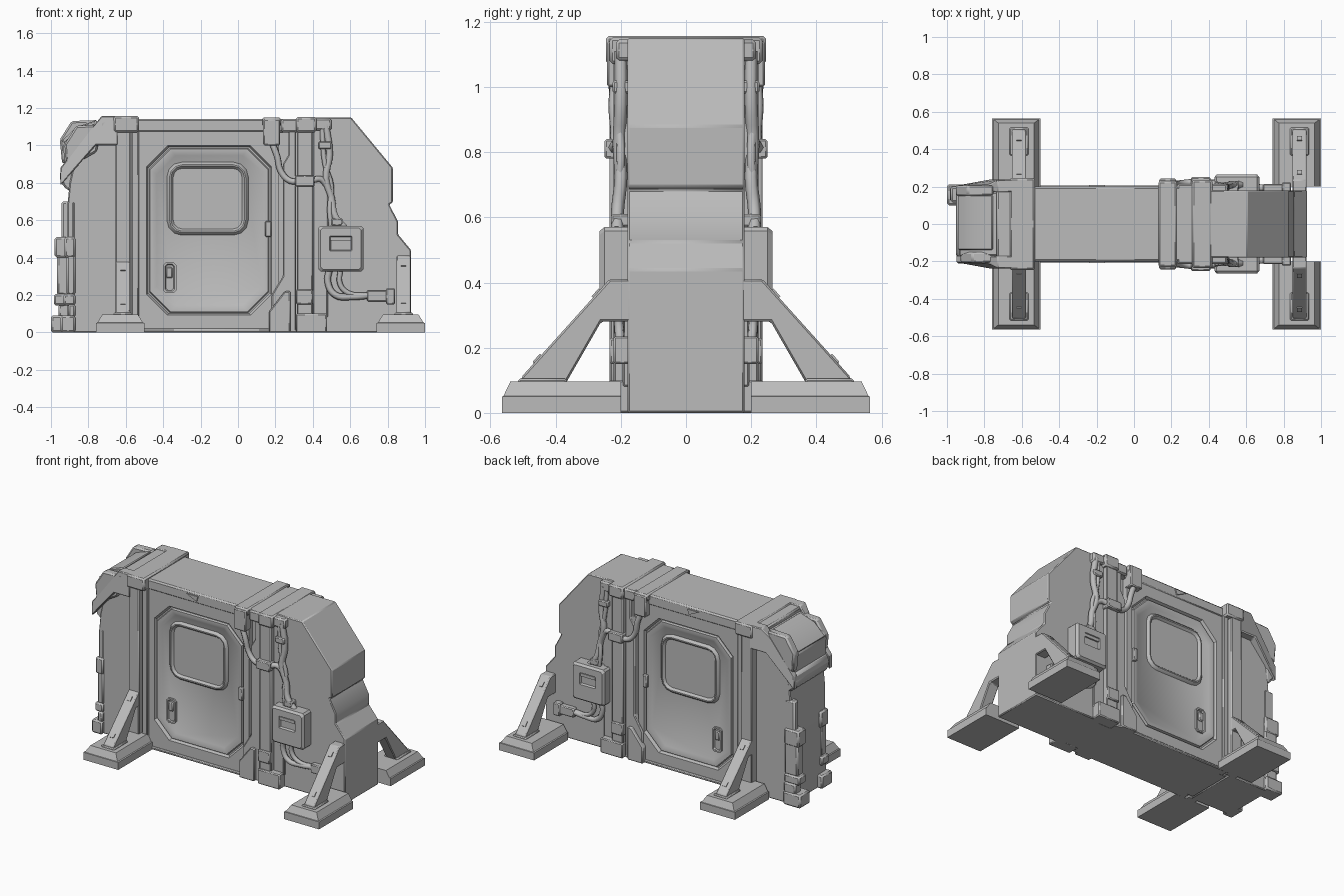
import bpy, bmesh, math

cube = bpy.data.objects.get("Cube")
if cube:
    bpy.data.objects.remove(cube, do_unlink=True)

grey = bpy.data.materials.new("plain grey")
grey.use_nodes = True
grey.diffuse_color = (0.5, 0.5, 0.5, 1)
shader = next(n for n in grey.node_tree.nodes if n.type == 'BSDF_PRINCIPLED')
shader.inputs["Base Color"].default_value = (0.5, 0.5, 0.5, 1)
shader.inputs["Roughness"].default_value = 0.6


def finish(name, bm, mirror=False, bevel=0.0):
    bmesh.ops.recalc_face_normals(bm, faces=bm.faces)
    mesh = bpy.data.meshes.new(name)
    bm.to_mesh(mesh)
    bm.free()
    mesh.materials.append(grey)
    ob = bpy.data.objects.new(name, mesh)
    bpy.context.collection.objects.link(ob)
    if bevel:
        mod = ob.modifiers.new("Edge", 'BEVEL')
        mod.width, mod.segments, mod.limit_method = bevel, 1, 'ANGLE'
    if mirror:
        mod = ob.modifiers.new("Front and back", 'MIRROR')
        mod.use_axis = (False, True, False)
        mod.use_mirror_merge = False


def loft(name, rings, mirror=False, bevel=0.0):
    """Skin a list of equal-length rings and cap both ends."""
    bm = bmesh.new()
    rows = [[bm.verts.new(p) for p in ring] for ring in rings]
    n = len(rows[0])
    for a, b in zip(rows, rows[1:]):
        for i in range(n):
            bm.faces.new((a[i], a[(i + 1) % n], b[(i + 1) % n], b[i]))
    bm.faces.new(rows[0])
    bm.faces.new(rows[-1])
    finish(name, bm, mirror, bevel)


def side_plate(name, pts, y0, y1, mirror=True, bevel=0.006):
    """Extrude an x-z outline along y."""
    loft(name, [[(x, y, z) for x, z in pts] for y in (y0, y1)], mirror, bevel)


def block(name, x0, x1, y0, y1, z0, z1, mirror=True, bevel=0.006):
    side_plate(name, [(x0, z0), (x1, z0), (x1, z1), (x0, z1)], y0, y1, mirror, bevel)


def band(name, x0, x1, half, z0, z1):
    """Block running right through from front to back."""
    block(name, x0, x1, -half, half, z0, z1, False, 0.01)


def rounded(x0, x1, z0, z1, r, y, steps=1, inset=0.0):
    """Rectangle ring with cut (steps=1) or rounded corners."""
    x0, x1, z0, z1 = x0 + inset, x1 - inset, z0 + inset, z1 - inset
    ring = []
    corners = ((x1 - r, z1 - r), (x0 + r, z1 - r), (x0 + r, z0 + r), (x1 - r, z0 + r))
    for k, (cx, cz) in enumerate(corners):
        for s in range(steps + 1):
            a = (k + s / steps) * math.pi / 2
            ring.append((cx + r * math.cos(a), y, cz + r * math.sin(a)))
    return ring


def cable(name, pts, radius):
    """Round hose through x, y, z points on the front, repeated on the back."""
    for sign, tag in ((1, "front"), (-1, "back")):
        cu = bpy.data.curves.new(f"{name}_{tag}", 'CURVE')
        cu.dimensions = '3D'
        cu.bevel_depth, cu.bevel_resolution, cu.resolution_u = radius, 1, 4
        cu.use_fill_caps = True
        sp = cu.splines.new('BEZIER')
        sp.bezier_points.add(len(pts) - 1)
        for bp, (x, y, z) in zip(sp.bezier_points, pts):
            bp.co = (x, y * sign, z)
            bp.handle_left_type = bp.handle_right_type = 'AUTO'
        cu.materials.append(grey)
        bpy.context.collection.objects.link(bpy.data.objects.new(cu.name, cu))


# Main wall core, stepped end block and left end section
block("wall_core", -0.6, 0.5, -0.16, 0.16, 0, 1.08, False)
side_plate("stepped_end", [(0.4, 0), (0.925, 0), (0.925, 0.44), (0.855, 0.525), (0.855, 0.595),
                           (0.808, 0.684), (0.828, 0.695), (0.828, 0.88), (0.605, 1.15), (0.4, 1.15)],
           -0.18, 0.18, False)
side_plate("left_end", [(-0.912, 0), (-0.6, 0), (-0.6, 1.12), (-0.84, 1.07), (-0.9, 0.8), (-0.912, 0.68)],
           -0.185, 0.185, False)
band("top_rail", -0.55, 0.35, 0.2, 1.07, 1.142)
block("base_rail", -0.55, 0.32, -0.205, 0.205, 0, 0.02, False)

# Door frame, groove and door in one stepped skin
frame = (-0.54, 0.22, 0.015, 1.075)
door = (-0.48, 0.17, 0.1, 0.99)
loft("door_and_frame", [
    rounded(*frame, 0.003, -0.15), rounded(*frame, 0.003, -0.195),
    rounded(*door, 0.11, -0.195, inset=-0.008), rounded(*door, 0.11, -0.176),
    rounded(*door, 0.11, -0.176, inset=0.006), rounded(*door, 0.11, -0.192, inset=0.01),
    rounded(*door, 0.105, -0.192, inset=0.03), rounded(*door, 0.1, -0.182, inset=0.045)], True)

# Window rim and pane
win = (-0.385, 0.06, 0.515, 0.915)
loft("window", [
    rounded(*win, 0.08, -0.17, 3), rounded(*win, 0.08, -0.191, 3, 0.008),
    rounded(*win, 0.07, -0.2, 3, 0.018), rounded(*win, 0.06, -0.2, 3, 0.026),
    rounded(*win, 0.05, -0.185, 3, 0.038)], True)

# Door handle, hinge and small rail catch
grip = (-0.4, -0.33, 0.21, 0.375)
loft("door_handle", [
    rounded(*grip, 0.015, -0.175), rounded(*grip, 0.015, -0.194),
    rounded(*grip, 0.01, -0.194, inset=0.01), rounded(*grip, 0.01, -0.184, inset=0.015)], True)
block("handle_lever", -0.385, -0.35, -0.195, -0.18, 0.29, 0.35)
block("door_hinge", 0.145, 0.18, -0.21, -0.18, 0.51, 0.595)
side_plate("rail_catch", [(-0.24, 1.125), (-0.155, 1.125), (-0.165, 1.09), (-0.2, 1.105)],
           -0.208, -0.19, bevel=0)

# Left strap and slim post
band("left_strap_top", -0.665, -0.53, 0.246, 1.07, 1.157)
block("left_strap", -0.655, -0.575, -0.235, -0.17, 0, 1.09)
block("left_post", -0.57, -0.53, -0.212, -0.15, 0, 1.08)

# Right straps, clips and angled rib
band("right_clip_top", 0.13, 0.23, 0.23, 1.1, 1.15)
block("right_clip", 0.135, 0.225, -0.242, -0.18, 1.0, 1.14)
band("right_strap_top", 0.23, 0.42, 0.215, 1.07, 1.142)
band("right_strap_cap", 0.31, 0.42, 0.235, 1.07, 1.152)
block("right_strap", 0.315, 0.4, -0.222, -0.15, 0, 1.1)
block("strap_collar", 0.305, 0.41, -0.25, -0.18, 0.78, 0.84)
block("strap_buckle", 0.31, 0.4, -0.235, -0.18, 0.15, 0.23)
block("strap_foot", 0.31, 0.475, -0.238, -0.15, 0, 0.1)
band("cable_column_top", 0.41, 0.5, 0.215, 1.08, 1.145)
block("cable_column", 0.4, 0.48, -0.195, -0.15, 0.08, 1.12)
side_plate("angled_rib", [(0.18, 0), (0.31, 0), (0.31, 1.08), (0.27, 1.08), (0.27, 0.95),
                          (0.24, 0.9), (0.24, 0.3), (0.18, 0.2)], -0.207, -0.15)
side_plate("rib_foot", [(0.165, 0), (0.28, 0), (0.28, 0.22), (0.25, 0.22), (0.165, 0.11)],
           -0.228, -0.15)

# Control box with a framed slot
case = (0.43, 0.67, 0.325, 0.57)
loft("control_box", [
    rounded(*case, 0.012, -0.17), rounded(*case, 0.012, -0.25),
    rounded(*case, 0.012, -0.265, inset=0.012),
    rounded(0.49, 0.61, 0.435, 0.515, 0.004, -0.265),
    rounded(0.49, 0.61, 0.435, 0.515, 0.003, -0.252, inset=0.006)], True)
block("slot_bar", 0.495, 0.605, -0.262, -0.25, 0.49, 0.51, bevel=0)

# Hoses and their connectors
cable("upper_hose", [(0.47, -0.2, 1.11), (0.49, -0.2, 0.95), (0.47, -0.205, 0.82),
                     (0.5, -0.2, 0.72), (0.52, -0.21, 0.62), (0.57, -0.21, 0.56)], 0.02)
cable("second_hose", [(0.45, -0.2, 1.1), (0.465, -0.205, 0.9), (0.5, -0.2, 0.78),
                      (0.49, -0.21, 0.66), (0.5, -0.21, 0.56)], 0.014)
cable("clip_hose", [(0.18, -0.215, 1.02), (0.21, -0.22, 0.94), (0.23, -0.215, 0.86),
                    (0.28, -0.22, 0.81), (0.33, -0.225, 0.81)], 0.018)
cable("collar_hose", [(0.39, -0.225, 0.81), (0.44, -0.21, 0.82), (0.48, -0.2, 0.78)], 0.018)
cable("lower_hose", [(0.49, -0.21, 0.34), (0.48, -0.205, 0.27), (0.52, -0.205, 0.2),
                     (0.6, -0.2, 0.19), (0.72, -0.195, 0.2)], 0.018)
cable("inner_hose", [(0.55, -0.21, 0.34), (0.545, -0.205, 0.26), (0.59, -0.2, 0.21),
                     (0.7, -0.19, 0.2)], 0.015)
block("hose_plug", 0.69, 0.83, -0.215, -0.17, 0.165, 0.225)
block("hose_plug_collar", 0.79, 0.84, -0.222, -0.17, 0.15, 0.235)
block("hose_clamp", 0.5, 0.56, -0.23, -0.17, 0.57, 0.61)
block("hose_top_clamp", 0.43, 0.5, -0.225, -0.17, 0.98, 1.02)

# Sloped hood on the left end
side_plate("end_hood", [(-0.925, 0.86), (-0.935, 1.01), (-0.86, 1.08), (-0.75, 1.12), (-0.6, 1.145),
                        (-0.6, 0.95), (-0.85, 0.82)], -0.175, 0.175, False, 0.012)
side_plate("hood_panel", [(-0.945, 1.02), (-0.865, 1.098), (-0.755, 1.135), (-0.755, 1.08), (-0.88, 1.0)],
           -0.14, 0.155, False)
side_plate("hood_chin", [(-0.89, 0.75), (-0.935, 0.78), (-0.955, 0.83), (-0.945, 0.88), (-0.88, 0.9)],
           -0.175, 0.19, False, 0.012)
band("hood_bridge", -0.735, -0.65, 0.225, 1.08, 1.15)

# End fittings; the front set sits a little closer in than the back set
ear = ((-0.94, 0.9), (-0.953, 1.03), (-0.89, 1.13), (-0.75, 1.135), (-0.78, 0.99))
arm = ((-0.95, 0.785), (-0.95, 0.88), (-0.78, 1.09), (-0.73, 1.157),
       (-0.64, 1.157), (-0.64, 1.0), (-0.76, 1.0))
for tag, s, dx, ear_dx in (("front", -1, 0.052, 0.025), ("back", 1, 0, 0)):
    # Hood ear and diagonal arm, thinner towards the tip
    side_plate(f"{tag}_hood_ear", [(x + ear_dx, z - ear_dx) for x, z in ear],
               s * 0.15, s * 0.207, False, 0.01)
    loft(f"{tag}_diagonal_arm", [[(x, s * 0.17, z) for x, z in arm],
                                 [(x, s * (0.205 if x < -0.77 else 0.238), z) for x, z in arm]],
         False, 0.006)
    # Vertical pole with clamps and a corner foot
    for part, x, y0, y1, z0, z1 in (
            ("pole", -0.943, 0.14, 0.19, 0.05, 0.7),
            ("pole_clamp", -0.98, 0.115, 0.2, 0.4, 0.51),
            ("pole_sleeve", -0.968, 0.13, 0.195, 0.2, 0.42),
            ("pole_collar", -0.985, 0.12, 0.2, 0.145, 0.205),
            ("corner_foot", -1.0, 0.1, 0.212, 0, 0.09),
            ("corner_bracket", -0.96, 0.14, 0.205, 0.08, 0.15)):
        block(f"{tag}_{part}", x + dx, -0.87, s * y0, s * y1, z0, z1, False, 0.01)

# Outrigger feet: two-tier pad and an angled strut
for side, x0, x1, mid, top in (("right", -0.76, -0.5, -0.615, 0.38), ("left", 0.74, 1.0, 0.885, 0.41)):
    tiers = ((0, 0, 0), (0.05, 0, 0), (0.052, 0.008, 0.004), (0.096, 0.035, 0.025))
    loft(f"{side}_foot_pad", [[(x0 + i, -0.564 + j, z), (x1 - i, -0.564 + j, z),
                               (x1 - i, -0.2, z), (x0 + i, -0.2, z)] for z, i, j in tiers], True)
    outline = ((-0.17, top), (-0.235, top), (-0.505, 0.11), (-0.505, 0.08),
               (-0.375, 0.08), (-0.26, 0.28), (-0.17, 0.28))
    loft(f"{side}_strut", [[(mid + dx, y, z) for y, z in outline] for dx in (-0.038, 0.038)],
         True, 0.006)
    block(f"{side}_strut_shoe", mid - 0.05, mid + 0.05, -0.515, -0.365, 0.085, 0.105)
    # Low pins along the sloping strut face
    slope = (top - 0.11) / 0.27
    for tag, y in (("upper", -0.275), ("lower", -0.455)):
        z = top + (y + 0.235) * slope
        loft(f"{side}_{tag}_strut_pin", [
            [(mid + a, y + b - lift, z + b * slope + lift) for a, b in
             ((-0.013, -0.011), (0.013, -0.011), (0.013, 0.011), (-0.013, 0.011))]
            for lift in (-0.01, 0.004)], True)

# Soft shading with crisp edges
bpy.ops.object.select_all(action='DESELECT')
meshes = [o for o in bpy.context.scene.objects if o.type == 'MESH']
for ob in meshes:
    ob.select_set(True)
bpy.context.view_layer.objects.active = meshes[0]
bpy.ops.object.shade_smooth_by_angle(angle=math.radians(30))
